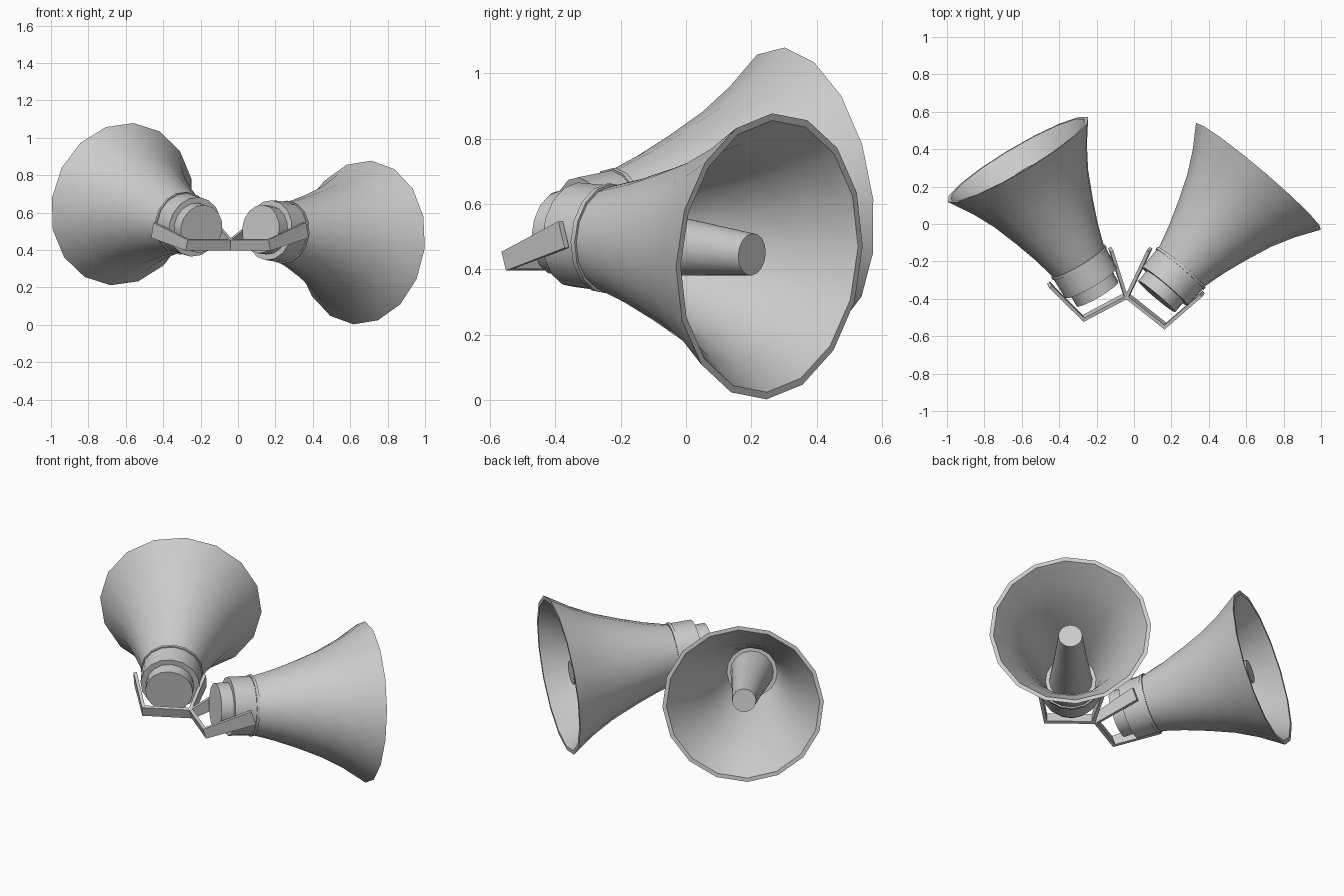
import bpy, bmesh, math
from mathutils import Vector

if "Cube" in bpy.data.objects:
    bpy.data.objects.remove(bpy.data.objects["Cube"])

SIDES = 16
ROLL = math.radians(4)


def finish(bm, name, smooth=True):
    bmesh.ops.remove_doubles(bm, verts=bm.verts, dist=1e-5)
    bmesh.ops.recalc_face_normals(bm, faces=bm.faces)
    me = bpy.data.meshes.new(name)
    bm.to_mesh(me)
    bm.free()
    ob = bpy.data.objects.new(name, me)
    bpy.context.collection.objects.link(ob)
    if smooth:
        me.shade_smooth()
        me.set_sharp_from_angle(angle=math.radians(32))
    return ob


def lathe(name, profile, origin, axis, closed=False):
    """Revolve (distance, radius) points round an axis."""
    n = axis.normalized()
    h = n.cross(Vector((0, 0, 1))).normalized()
    u = h.cross(n)
    bm = bmesh.new()
    rings = []
    for s, r in profile:
        ring = []
        for i in range(SIDES):
            a = 2 * math.pi * i / SIDES + ROLL
            ring.append(bm.verts.new(origin + n * s + (h * math.sin(a) + u * math.cos(a)) * r))
        rings.append(ring)
    pairs = list(zip(rings, rings[1:]))
    if closed:
        pairs.append((rings[-1], rings[0]))
    else:
        bm.faces.new(rings[0])
        bm.faces.new(rings[-1])
    for a, b in pairs:
        for i in range(SIDES):
            j = (i + 1) % SIDES
            bm.faces.new((a[i], a[j], b[j], b[i]))
    return finish(bm, name)


def yoke(name, path, widths, thick=0.018):
    """U-shaped strap following four points."""
    pts = [Vector(p) for p in path]
    across = (pts[2] - pts[1]).normalized()
    mid = (pts[0] + pts[3] - pts[1] - pts[2]).normalized()
    nrm = across.cross(mid).normalized()
    dirs = [(b - a).normalized() for a, b in zip(pts, pts[1:])]
    bm = bmesh.new()
    rings = []
    for i, p in enumerate(pts):
        d0, d1 = dirs[max(i - 1, 0)], dirs[min(i, 2)]
        t = (d0 + d1).normalized()
        side = nrm.cross(t).normalized()
        side *= thick / 2 / max(t.dot(d0), 0.3)
        w = nrm * widths[i] / 2
        rings.append([bm.verts.new(p + o) for o in (side + w, side - w, -side - w, -side + w)])
    for a, b in zip(rings, rings[1:]):
        for i in range(4):
            j = (i + 1) % 4
            bm.faces.new((a[i], a[j], b[j], b[i]))
    bm.faces.new(rings[0])
    bm.faces.new(rings[-1])
    return finish(bm, name, smooth=False)


# Profiles along the speaker axis, measured from the back cap
LENGTH = 0.845
housing = [(0, .13), (.07, .13), (.07, .161), (.19, .163), (.19, .169), (.206, .169), (.206, .10)]
flare = [(.2, .159), (.33, .195), (.46, .24), (.6, .295), (.72, .358), (LENGTH, .44)]
horn = flare + [(s + (.004 if r < .4 else 0), r - .022) for s, r in reversed(flare)]
plug = [(.2, .118), (.48, .09), (.775, .065)]

speakers = {
    "left": dict(
        mouth=(-.62, .345, .645), axis=(-.503, .85, .157),
        strap=[(-.452, -.325, .507), (-.272, -.505, .428), (-.045, -.385, .428), (-.124, -.137, .507)]),
    "right": dict(
        mouth=(.665, .255, .44), axis=(.643, .76, -.085),
        strap=[(.083, -.137, .507), (-.035, -.385, .428), (.168, -.546, .428), (.365, -.374, .507)]),
}

for side, d in speakers.items():
    n = Vector(d["axis"]).normalized()
    base = Vector(d["mouth"]) - n * LENGTH
    lathe(side + "_driver_housing", housing, base, n)
    lathe(side + "_horn", horn, base, n, closed=True)
    lathe(side + "_inner_cone", plug, base, n)
    yoke(side + "_bracket", d["strap"], [.085, .06, .06, .085])
